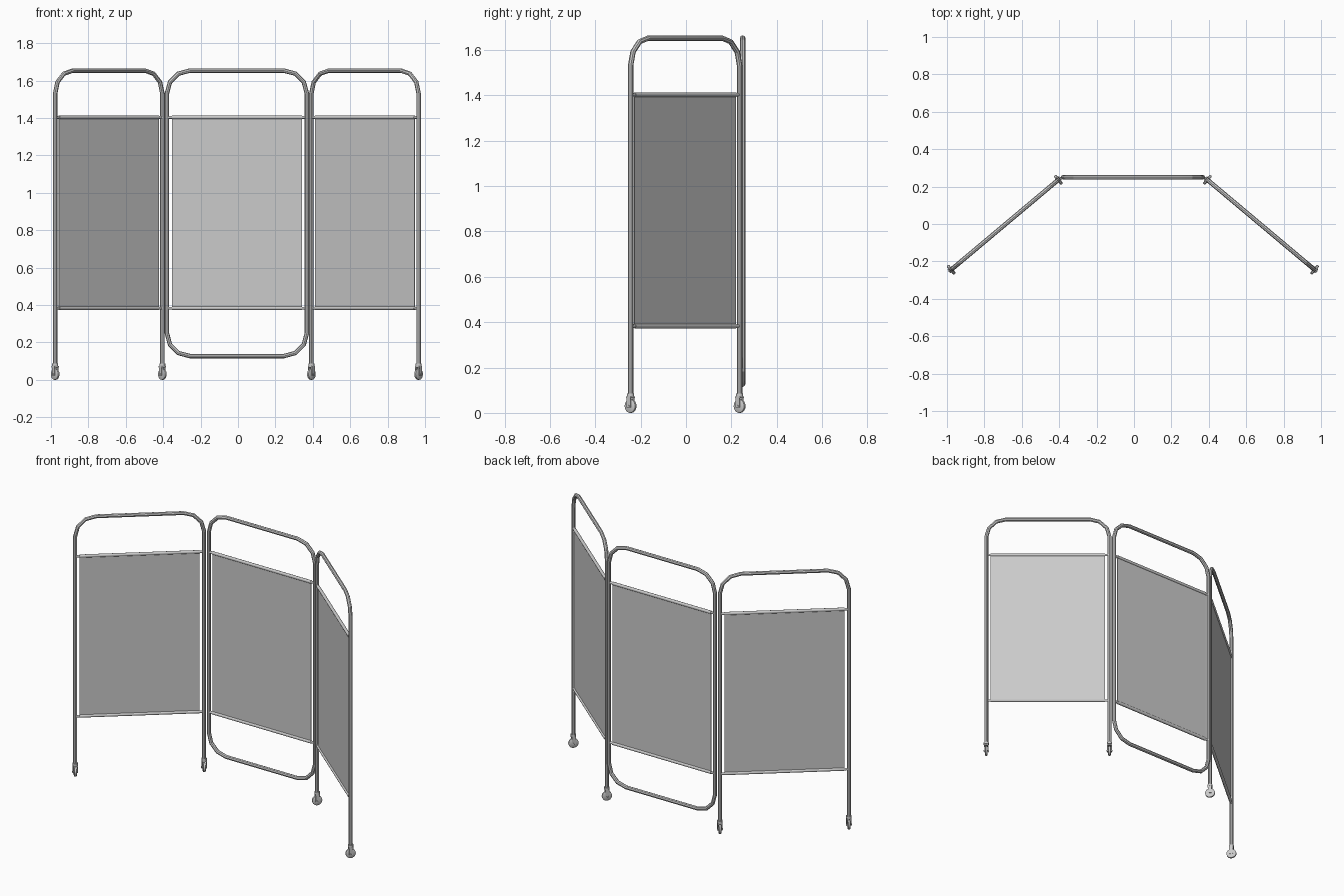
import bpy, bmesh
from math import pi, sin, cos, radians
from mathutils import Matrix, Vector

if "Cube" in bpy.data.objects:
    bpy.data.objects.remove(bpy.data.objects["Cube"])

HW = 0.374            # half width between tube centres of every panel
TOP, LOW = 1.653, 0.127
BEND, TUBE = 0.122, 0.012
ROD_Z = (0.383, 1.403)


def arc(cx, cz, start):
    # quarter bend in three straight facets, running clockwise
    return [(cx + BEND * cos(start - i * pi / 6), cz + BEND * sin(start - i * pi / 6)) for i in range(4)]


def tube(name, pts, cyclic, place):
    cu = bpy.data.curves.new(name, 'CURVE')
    cu.dimensions = '3D'
    cu.bevel_depth = TUBE
    cu.bevel_resolution = 2
    cu.use_fill_caps = True
    sp = cu.splines.new('POLY')
    sp.points.add(len(pts) - 1)
    for p, (x, z) in zip(sp.points, pts):
        p.co = (x, 0, z, 1)
    sp.use_cyclic_u = cyclic
    ob = bpy.data.objects.new(name, cu)
    bpy.context.collection.objects.link(ob)
    ob.matrix_world = place
    bpy.ops.object.select_all(action='DESELECT')
    ob.select_set(True)
    bpy.context.view_layer.objects.active = ob
    bpy.ops.object.convert(target='MESH')
    bpy.ops.object.shade_smooth_by_angle(angle=radians(20))


def box(bm, center, size):
    m = Matrix.Translation(center) @ Matrix.Diagonal((*size, 1))
    bmesh.ops.create_cube(bm, size=1, matrix=m)


def cyl(bm, center, r, length, axis, sides, r2=None):
    m = Matrix.Translation(center)
    if axis == 'X':
        m = m @ Matrix.Rotation(pi / 2, 4, 'Y')
    bmesh.ops.create_cone(bm, cap_ends=True, segments=sides, radius1=r,
                          radius2=r if r2 is None else r2, depth=length, matrix=m)


def finish(name, bm, place):
    me = bpy.data.meshes.new(name)
    bm.to_mesh(me)
    bm.free()
    ob = bpy.data.objects.new(name, me)
    bpy.context.collection.objects.link(ob)
    ob.matrix_world = place
    bpy.ops.object.select_all(action='DESELECT')
    ob.select_set(True)
    bpy.context.view_layer.objects.active = ob
    bpy.ops.object.shade_smooth_by_angle(angle=radians(46))


def fabric(side, place):
    # cross rods, with the cloth sleeved around them
    for label, z in zip(('lower', 'upper'), ROD_Z):
        bm = bmesh.new()
        cyl(bm, (0, 0, z), 0.0075, 2 * HW, 'X', 8)
        finish(f'{side}_{label}_rod', bm, place)
        bm = bmesh.new()
        cyl(bm, (0, 0, z), 0.010, 0.696, 'X', 8)
        finish(f'{side}_{label}_cloth_sleeve', bm, place)
    bm = bmesh.new()
    box(bm, (0, 0, sum(ROD_Z) / 2), (0.696, 0.004, ROD_Z[1] - ROD_Z[0]))
    finish(f'{side}_cloth', bm, place)


def caster(name, x, place):
    # wheel rolls square to its panel
    bm = bmesh.new()
    cyl(bm, (x, 0, 0.030), 0.030, 0.010, 'X', 20)
    cyl(bm, (x - 0.0065, 0, 0.030), 0.025, 0.003, 'X', 20, 0.030)
    cyl(bm, (x + 0.0065, 0, 0.030), 0.030, 0.003, 'X', 20, 0.025)
    finish(name + '_wheel', bm, place)
    bm = bmesh.new()
    for s in (-1, 1):
        box(bm, (x + s * 0.0125, 0, 0.0475), (0.004, 0.022, 0.047))
    box(bm, (x, 0, 0.069), (0.029, 0.026, 0.008))
    cyl(bm, (x, 0, 0.030), 0.005, 0.034, 'X', 10)
    cyl(bm, (x, 0, 0.079), 0.016, 0.014, 'Z', 12)
    finish(name + '_fork', bm, place)


bx, tz, lz = HW - BEND, TOP - BEND, LOW + BEND
arch = arc(-bx, tz, pi) + arc(bx, tz, pi / 2)

# centre panel: closed loop frame hanging between the wings
mid = Matrix.Translation((-0.006, 0.250, 0))
tube('centre_frame', arch + arc(bx, lz, 0) + arc(-bx, lz, -pi / 2), True, mid)
fabric('centre', mid)

# two folded wings on casters
for side, s in (('left', -1), ('right', 1)):
    place = Matrix.Translation((-0.006 + s * 0.685, -0.004, 0)) @ Matrix.Rotation(-s * radians(40), 4, 'Z')
    tube(f'{side}_frame', [(-HW, 0.075)] + arch + [(HW, 0.075)], False, place)
    fabric(side, place)
    for label, e in (('inner', -s), ('outer', s)):
        caster(f'{side}_{label}_caster', e * HW, place)
